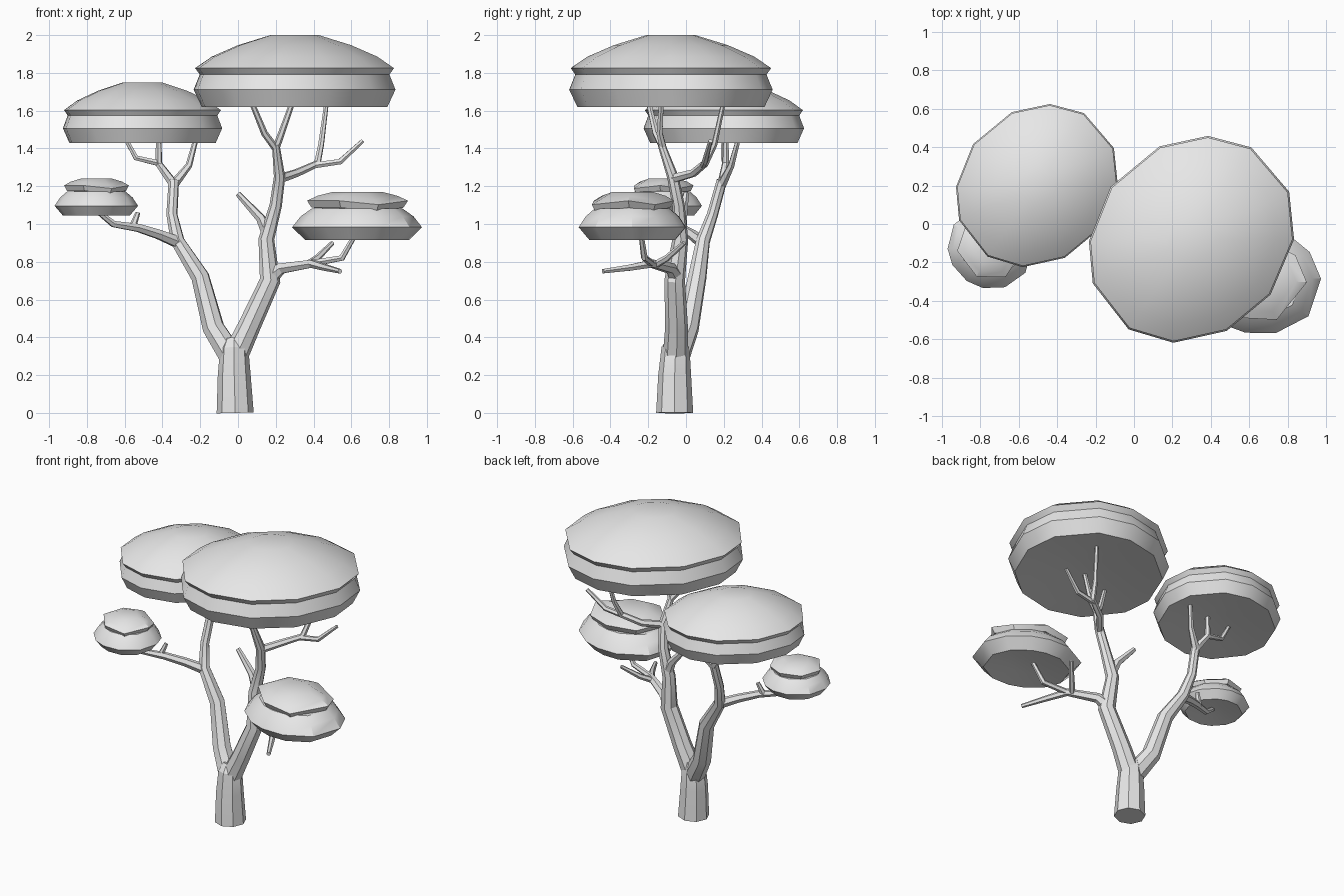
import bpy, bmesh, math
from math import radians, cos, sin

old = bpy.data.objects.get("Cube")
if old:
    bpy.data.objects.remove(old, do_unlink=True)

grey = bpy.data.materials.new("light grey")
grey.use_nodes = True
colour = (0.8, 0.8, 0.8, 1)
grey.diffuse_color = colour
grey.node_tree.nodes["Principled BSDF"].inputs["Base Color"].default_value = colour


def finish(ob, angle):
    ob.data.materials.clear()
    ob.data.materials.append(grey)
    bpy.ops.object.select_all(action='DESELECT')
    ob.select_set(True)
    bpy.context.view_layer.objects.active = ob
    bpy.ops.object.shade_smooth_by_angle(angle=radians(angle))


def limb(name, points, sides=6):
    """Tapered tube through (x, y, z, radius) points."""
    cu = bpy.data.curves.new(name, 'CURVE')
    cu.dimensions = '3D'
    cu.bevel_depth = 1.0
    cu.bevel_resolution = (sides - 4) // 2
    cu.use_fill_caps = True
    sp = cu.splines.new('POLY')
    sp.points.add(len(points) - 1)
    for p, (x, y, z, r) in zip(sp.points, points):
        p.co = (x, y, z, 1)
        p.radius = r
    ob = bpy.data.objects.new(name, cu)
    bpy.context.collection.objects.link(ob)
    bpy.ops.object.select_all(action='DESELECT')
    ob.select_set(True)
    bpy.context.view_layer.objects.active = ob
    bpy.ops.object.convert(target='MESH')
    finish(bpy.context.object, 25)


# uneven twelve-sided outline shared by the foliage pads
OUTLINE = [0, 26, 57, 81, 109, 147, 181, 204, 235, 260, 291, 325]


def foliage(name, centre, oval, z0, height, profile, outline=OUTLINE, sagging=()):
    """Stack of oval rings (relative radius, relative height), closed at both ends.
    oval is (long radius, short radius, turn in degrees)."""
    a, b, turn = oval
    bm = bmesh.new()
    rings = []
    for r, h in profile:
        ring = []
        for deg in outline:
            t, u = radians(deg), radians(deg - turn)
            reach = r * a * b / math.hypot(b * cos(u), a * sin(u))
            drop = 0.08 if deg in sagging and h < 1 else 0
            ring.append(bm.verts.new((centre[0] + reach * cos(t),
                                      centre[1] + reach * sin(t),
                                      z0 + (h - drop) * height)))
        rings.append(ring)
    n = len(outline)
    for lo, hi in zip(rings, rings[1:]):
        for i in range(n):
            j = (i + 1) % n
            bm.faces.new((lo[i], lo[j], hi[j], hi[i]))
    bm.faces.new(rings[0][::-1])
    bm.faces.new(rings[-1])
    me = bpy.data.meshes.new(name)
    bm.to_mesh(me)
    bm.free()
    ob = bpy.data.objects.new(name, me)
    bpy.context.collection.objects.link(ob)
    finish(ob, 33)


# trunk and the two main limbs
limb("trunk", [(-.015, -.06, 0, .098), (-.02, -.06, .2, .087),
               (-.02, -.055, .34, .075), (-.02, -.045, .39, .05)], 8)
limb("left_limb", [(-.03, -.05, .29, .068), (-.13, .01, .45, .06),
                   (-.2, .06, .72, .05), (-.32, .09, .91, .038),
                   (-.35, .14, 1.05, .03), (-.34, .19, 1.23, .028)], 8)
limb("right_limb", [(-.015, -.055, .3, .068), (.06, -.05, .46, .06),
                    (.17, -.06, .7, .055), (.15, -.03, .92, .042),
                    (.2, -.04, 1.1, .033), (.22, -.07, 1.25, .03),
                    (.2, -.13, 1.42, .02)], 8)

# branches below the upper left pad
limb("upper_left_branch", [(-.34, .19, 1.21, .026), (-.42, .21, 1.32, .02),
                           (-.42, .21, 1.46, .014)])
limb("upper_left_twig", [(-.41, .21, 1.32, .018), (-.54, .2, 1.35, .016),
                         (-.6, .2, 1.46, .012)])
limb("upper_left_fork", [(-.34, .19, 1.21, .026), (-.26, .24, 1.31, .018),
                         (-.22, .28, 1.46, .013)])

# branch to the small left pad
limb("lower_left_branch", [(-.31, .09, .9, .034), (-.42, .03, .945, .028),
                           (-.53, -.03, .98, .024), (-.66, -.09, 1.0, .019),
                           (-.76, -.13, 1.08, .013)])
limb("lower_left_twig", [(-.56, -.04, .98, .02), (-.53, -.02, 1.06, .013)])

# branches below the large pad
limb("crown_fork_a", [(.2, -.12, 1.4, .02), (.14, -.16, 1.48, .018),
                      (.07, -.2, 1.65, .014)])
limb("crown_fork_b", [(.2, -.12, 1.4, .02), (.23, -.14, 1.48, .018),
                      (.29, -.13, 1.65, .014)])
limb("crown_side_branch", [(.22, -.07, 1.24, .026), (.31, .04, 1.27, .022),
                           (.42, .1, 1.32, .02), (.44, .15, 1.42, .016),
                           (.47, .2, 1.65, .012)])
limb("crown_side_twig", [(.4, .09, 1.31, .018), (.54, .1, 1.33, .017),
                         (.66, .13, 1.44, .012)])
limb("middle_stub", [(.16, -.03, .94, .033), (.12, -.02, 1.03, .026),
                     (0, 0, 1.16, .016)])

# branches below the small right pad
limb("lower_right_branch", [(.16, -.05, .71, .045), (.23, -.08, .765, .032),
                            (.39, -.18, .79, .024), (.46, -.29, .77, .019),
                            (.54, -.44, .75, .013)])
limb("lower_right_twig", [(.38, -.18, .79, .02), (.55, -.22, .82, .018),
                          (.63, -.24, .96, .013)])
limb("lower_right_stub", [(.36, -.17, .78, .02), (.42, -.1, .82, .018),
                          (.5, -.01, .9, .012)])

# two wide pads: underside, bulging rim, groove and dome
WIDE = [(.25, .08), (.75, .02), (.92, 0), (1, .24), (.94, .45),
        (.985, .54), (.82, .7), (.56, .86), (.24, 1)]
foliage("large_foliage", (.3, -.08), (.575, .5, 45), 1.62, .38, WIDE)
foliage("upper_left_foliage", (-.505, .2), (.453, .395, 45), 1.43, .32, WIDE)

# two small pads: rounded lower cushion with a separate overhanging cap
CUSHION = [(.3, .1), (.8, .02), (1, .28), (.87, .5), (.7, .66)]
CAP = [(.71, .68), (.78, .82), (.62, .92), (.38, 1)]
CAP_OUTLINE = [30, 85, 135, 185, 245, 298, 356]


def small_pad(name, *place):
    foliage(name + "_cushion", *place, CUSHION)
    foliage(name + "_cap", *place, CAP, CAP_OUTLINE, sagging=(30, 298))


small_pad("lower_right_foliage", (.63, -.285), (.35, .285, -15), .91, .26)
small_pad("lower_left_foliage", (-.75, -.125), (.225, .21, -30), 1.04, .2)
